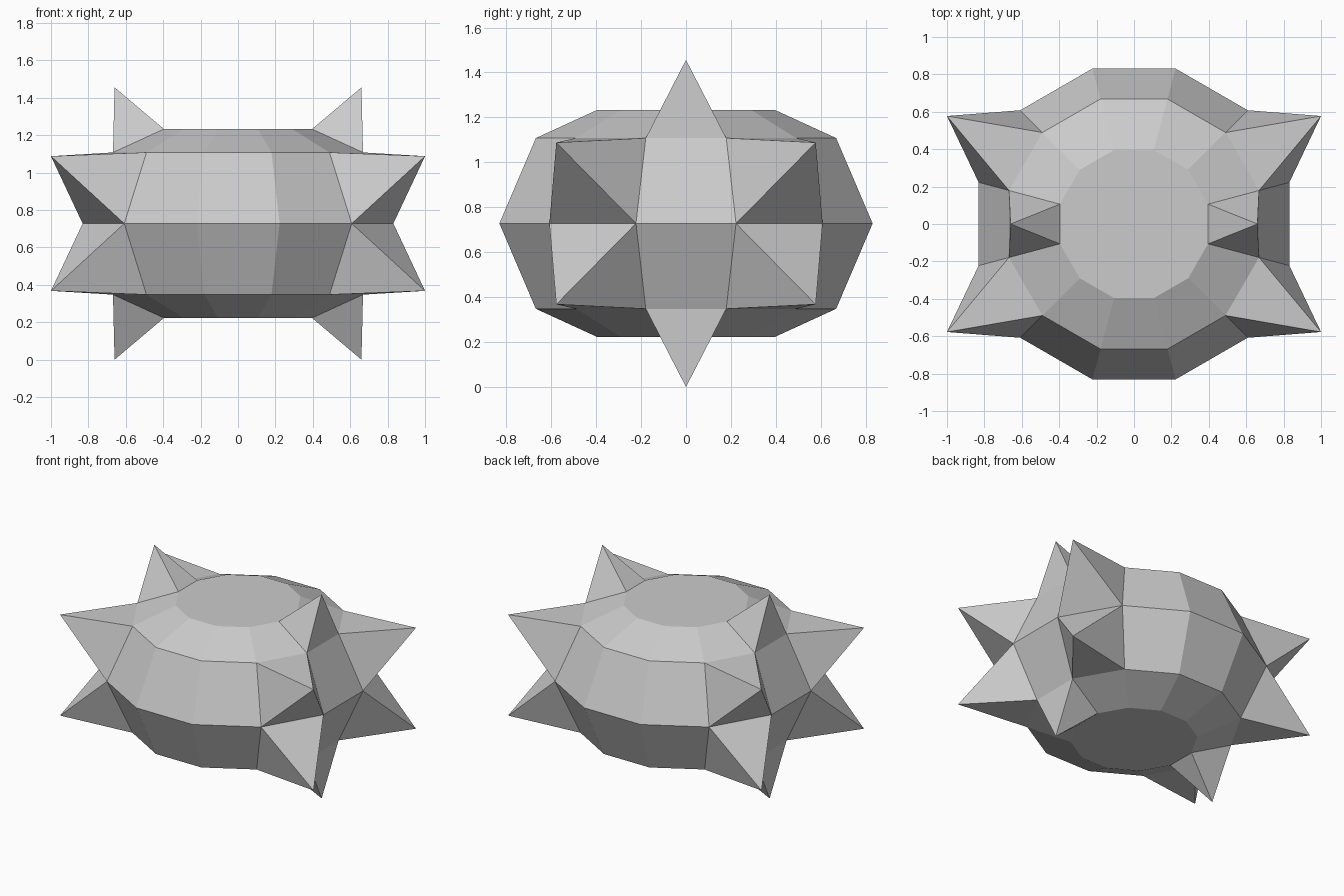
import bpy, bmesh, math

if "Cube" in bpy.data.objects:
    bpy.data.objects.remove(bpy.data.objects["Cube"])

SIDES = 12
MID = 0.728
# (radius, height) of each ring, bottom to top
RINGS = [(0.41, MID - 0.505), (0.692, MID - 0.38), (0.86, MID),
         (0.692, MID + 0.38), (0.41, MID + 0.505)]

bm = bmesh.new()

# Faceted twelve-sided body, flats facing the axes
loops = []
for r, z in RINGS:
    angles = [math.radians(-15 + 30 * i) for i in range(SIDES)]
    loops.append([bm.verts.new((r * math.cos(a), r * math.sin(a), z)) for a in angles])
bm.faces.new(loops[0][::-1])
bm.faces.new(loops[-1])
panels = {}
for band in range(len(loops) - 1):
    lo, hi = loops[band], loops[band + 1]
    for i in range(SIDES):
        j = (i + 1) % SIDES
        panels[band, i] = bm.faces.new((lo[i], lo[j], hi[j], hi[i]))


def spike(band, i, radius, z):
    """Pull the centre of a panel out to a point."""
    a = math.radians(30 * i)
    tip = bmesh.ops.poke(bm, faces=[panels[band, i]])["verts"][0]
    tip.co = (radius * math.cos(a), radius * math.sin(a), z)


# Upper and lower halves carry the same spikes
for sign, side_band, shoulder_band in ((1, 2, 3), (-1, 1, 0)):
    for i in (1, 5, 7, 11):
        spike(side_band, i, 1.1547, MID + sign * 0.36)
    for i in (0, 6):
        spike(shoulder_band, i, 0.66, MID + sign * 0.728)

bmesh.ops.recalc_face_normals(bm, faces=bm.faces)
mesh = bpy.data.meshes.new("spiked_body")
bm.to_mesh(mesh)
bm.free()
bpy.context.collection.objects.link(bpy.data.objects.new("spiked_body", mesh))
